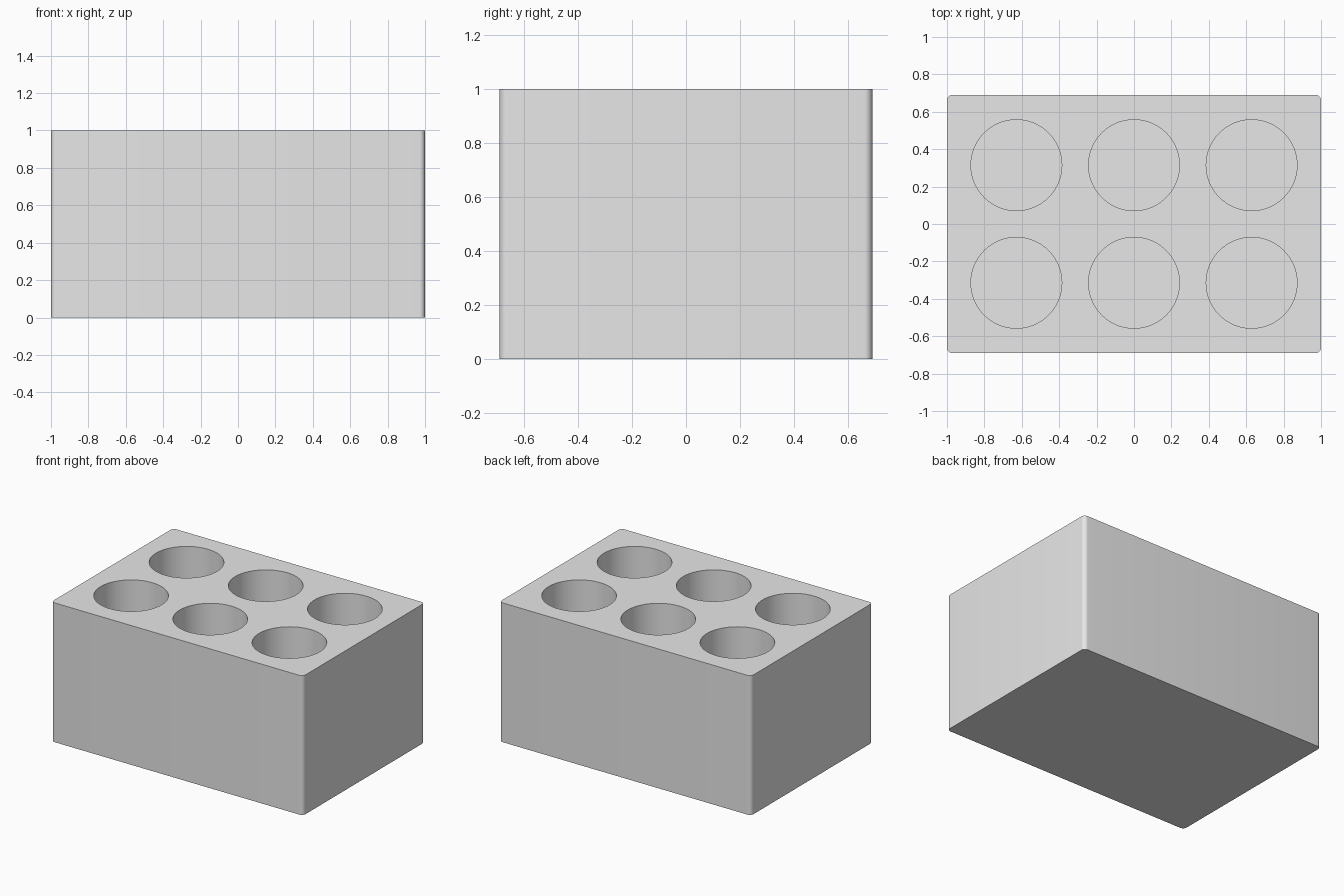
import bpy, bmesh, math
from mathutils import Matrix

if "Cube" in bpy.data.objects:
    bpy.data.objects.remove(bpy.data.objects["Cube"])

LENGTH, DEPTH, HEIGHT = 2.0, 1.382, 1.0
CORNER = 0.03
HOLE_R, HOLE_DEPTH = 0.243, 0.88
PITCH = 0.629

grey = bpy.data.materials.new("light_grey")
grey.diffuse_color = (0.8, 0.8, 0.8, 1)
grey.use_nodes = True
grey.node_tree.nodes["Principled BSDF"].inputs["Base Color"].default_value = grey.diffuse_color


def make_object(name, bm):
    mesh = bpy.data.meshes.new(name)
    bm.to_mesh(mesh)
    bm.free()
    mesh.materials.append(grey)
    obj = bpy.data.objects.new(name, mesh)
    bpy.context.collection.objects.link(obj)
    return obj


# Solid block with rounded upright corners
bm = bmesh.new()
bmesh.ops.create_cube(bm, size=1, matrix=Matrix.Translation((0, 0, HEIGHT / 2))
                      @ Matrix.Diagonal((LENGTH, DEPTH, HEIGHT, 1)))
upright = [e for e in bm.edges if abs(e.verts[0].co.z - e.verts[1].co.z) > 0.5]
bmesh.ops.bevel(bm, geom=upright, offset=CORNER, segments=8, profile=0.5, affect='EDGES')
block = make_object("holder_block", bm)

# Grid of round pockets, cut from the top with a closed floor
bm = bmesh.new()
cut_height = HOLE_DEPTH + 0.1
for ix in (-1, 0, 1):
    for iy in (-0.5, 0.5):
        place = Matrix.Translation((ix * PITCH, iy * PITCH, HEIGHT - HOLE_DEPTH + cut_height / 2))
        bmesh.ops.create_cone(bm, cap_ends=True, segments=64, radius1=HOLE_R,
                              radius2=HOLE_R, depth=cut_height, matrix=place)
cutter = make_object("pocket_cutter", bm)
cutter.hide_render = True

cut = block.modifiers.new("pockets", 'BOOLEAN')
cut.operation = 'DIFFERENCE'
cut.solver = 'EXACT'
cut.object = cutter

# Apply the cut, then smooth the round walls while keeping rims sharp
bpy.context.view_layer.objects.active = block
block.select_set(True)
bpy.ops.object.modifier_apply(modifier=cut.name)
bpy.data.objects.remove(cutter)
bpy.ops.object.shade_smooth_by_angle(angle=math.radians(30))
